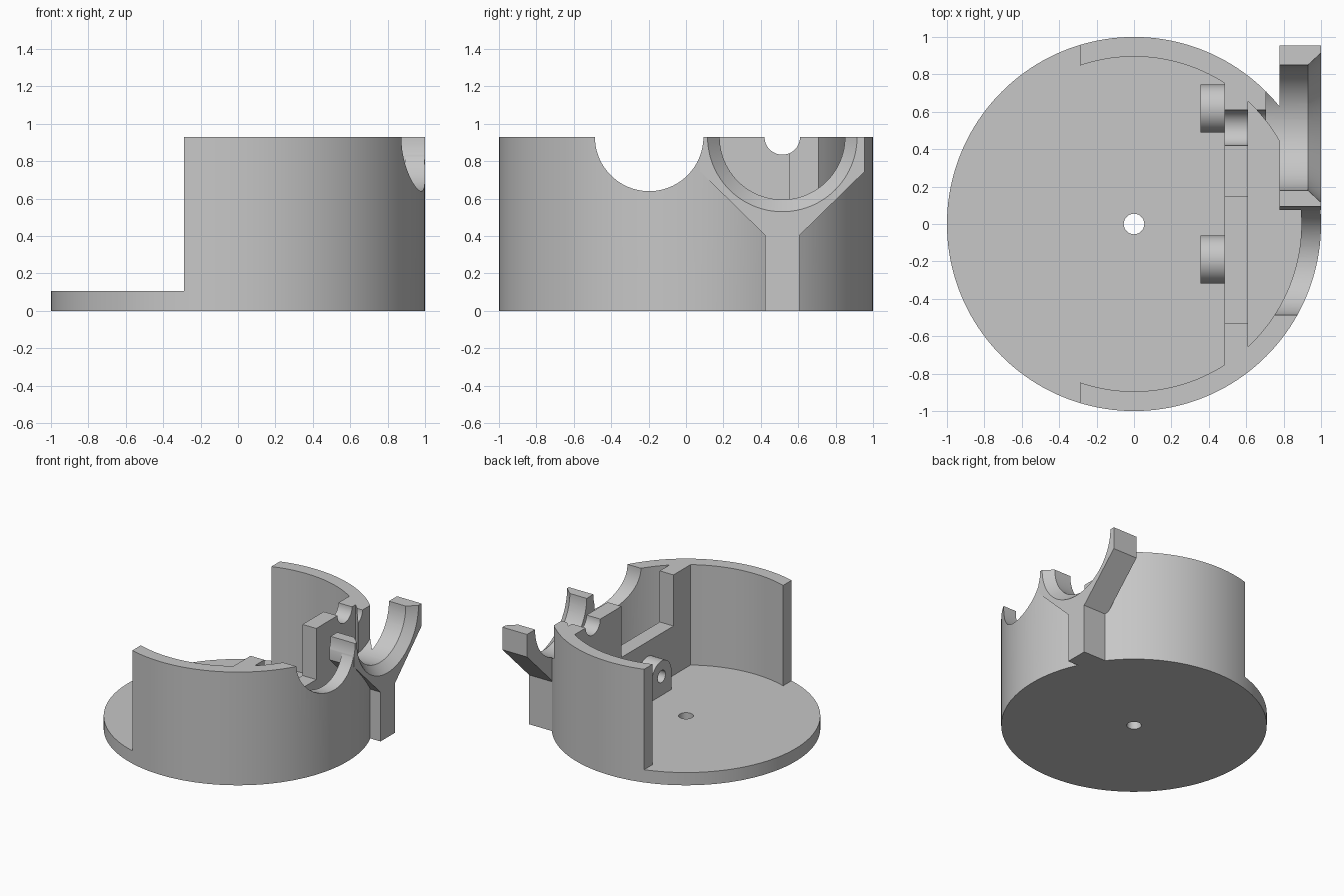
import bpy, bmesh, math
from mathutils import Vector

if "Cube" in bpy.data.objects:
    bpy.data.objects.remove(bpy.data.objects["Cube"])

grey = bpy.data.materials.new("light_grey")
grey.diffuse_color = (0.57, 0.57, 0.57, 1)
grey.use_nodes = True
grey.node_tree.nodes["Principled BSDF"].inputs["Base Color"].default_value = grey.diffuse_color

TOP, FLOOR, R_IN = 0.93, 0.105, 0.895


def circle(cx, cy, r, n=96):
    return [(cx + r * math.cos(2 * math.pi * i / n), cy + r * math.sin(2 * math.pi * i / n))
            for i in range(n)]


def arc(r, a0, a1, n=64):
    return [(r * math.cos(a0 + (a1 - a0) * i / n), r * math.sin(a0 + (a1 - a0) * i / n))
            for i in range(n + 1)]


def loft(name, axis, ends):
    """Solid between two matching outlines: ends = [(position, points), (position, points)].
    Outlines are (x, y) for axis z and (y, z) for axis x."""
    bm = bmesh.new()
    rings = []
    for p, pts in ends:
        rings.append([bm.verts.new(Vector((p, a, b)) if axis == 'x' else Vector((a, b, p)))
                      for a, b in pts])
    n = len(rings[0])
    bm.faces.new(rings[0][::-1])
    bm.faces.new(rings[1])
    for i in range(n):
        j = (i + 1) % n
        bm.faces.new((rings[0][i], rings[0][j], rings[1][j], rings[1][i]))
    bmesh.ops.recalc_face_normals(bm, faces=bm.faces)
    me = bpy.data.meshes.new(name)
    bm.to_mesh(me)
    bm.free()
    me.materials.append(grey)
    ob = bpy.data.objects.new(name, me)
    bpy.context.collection.objects.link(ob)
    return ob


def prism(name, axis, lo, hi, pts):
    return loft(name, axis, [(lo, pts), (hi, pts)])


def rect(a0, a1, b0, b1):
    return [(a0, b0), (a1, b0), (a1, b1), (a0, b1)]


def combine(target, other, op):
    m = target.modifiers.new(op, 'BOOLEAN')
    m.operation, m.object, m.solver = op, other, 'EXACT'
    bpy.context.view_layer.objects.active = target
    bpy.ops.object.modifier_apply(modifier=m.name)
    bpy.data.objects.remove(other, do_unlink=True)


def cut(other):
    combine(body, other, 'DIFFERENCE')


def add(other):
    combine(body, other, 'UNION')


# round housing: disc with a partial wall
body = prism("round_housing", 'z', 0, TOP, circle(0, 0, 1, 160))
cut(prism("open_side", 'z', FLOOR, 1.2, rect(-1.2, -0.29, -1.2, 1.2)))

# main chamber and the pocket behind the bulkhead
a = math.acos(0.485 / R_IN)
cut(prism("chamber", 'z', FLOOR, 1.2, arc(R_IN, a, 2 * math.pi - a, 110)))
a = math.acos(0.61 / R_IN)
cut(prism("pocket", 'z', FLOOR, 1.2, arc(R_IN, -a, a, 50)))

# notch in the bulkhead
cut(prism("bulkhead_notch", 'x', 0.45, 0.64, rect(-0.53, 0.145, 0.51, 1.2)))

# round-topped screw bosses on the bulkhead
for y in (-0.19, 0.617):
    r, zc = 0.128, 0.26
    top = [(y + r * math.cos(math.pi * i / 32), zc + r * math.sin(math.pi * i / 32))
           for i in range(33)]
    add(prism("boss", 'x', 0.355, 0.52, top + [(y - r, 0.08), (y + r, 0.08)]))
    cut(prism("boss_hole", 'x', 0.3, 0.485, circle(y, zc, 0.05, 32)))

# opening behind the cradle, then the cradle with its post
C = 0.515
cut(prism("wall_opening", 'x', 0.705, 1.1, circle(C, TOP, 0.335)))
half = [(0.093, 0), (0.093, 0.405), (0.44, 0.745), (0.44, TOP)]
add(prism("cradle", 'x', 0.777, 1.0,
          [(C + y, z) for y, z in half] + [(C - y, z) for y, z in half[::-1]]))
cut(prism("cradle_bore", 'x', 0.705, 1.1, circle(C, TOP, 0.335)))
cut(loft("cradle_flare", 'x', [(0.92, circle(C, TOP, 0.326)), (1.05, circle(C, TOP, 0.446))]))

# small bearing groove, side opening and centre hole
cut(prism("shaft_groove", 'x', 0.4, 0.76, circle(C, TOP, 0.095, 48)))
cut(prism("side_opening", 'x', 0.68, 1.1, circle(-0.197, TOP, 0.29)))
cut(prism("centre_hole", 'z', -0.1, 0.3, circle(0, 0, 0.055, 48)))

# smooth curved walls, sharp edges
bpy.ops.object.select_all(action='DESELECT')
body.select_set(True)
bpy.context.view_layer.objects.active = body
bpy.ops.object.shade_smooth_by_angle(angle=math.radians(25))
